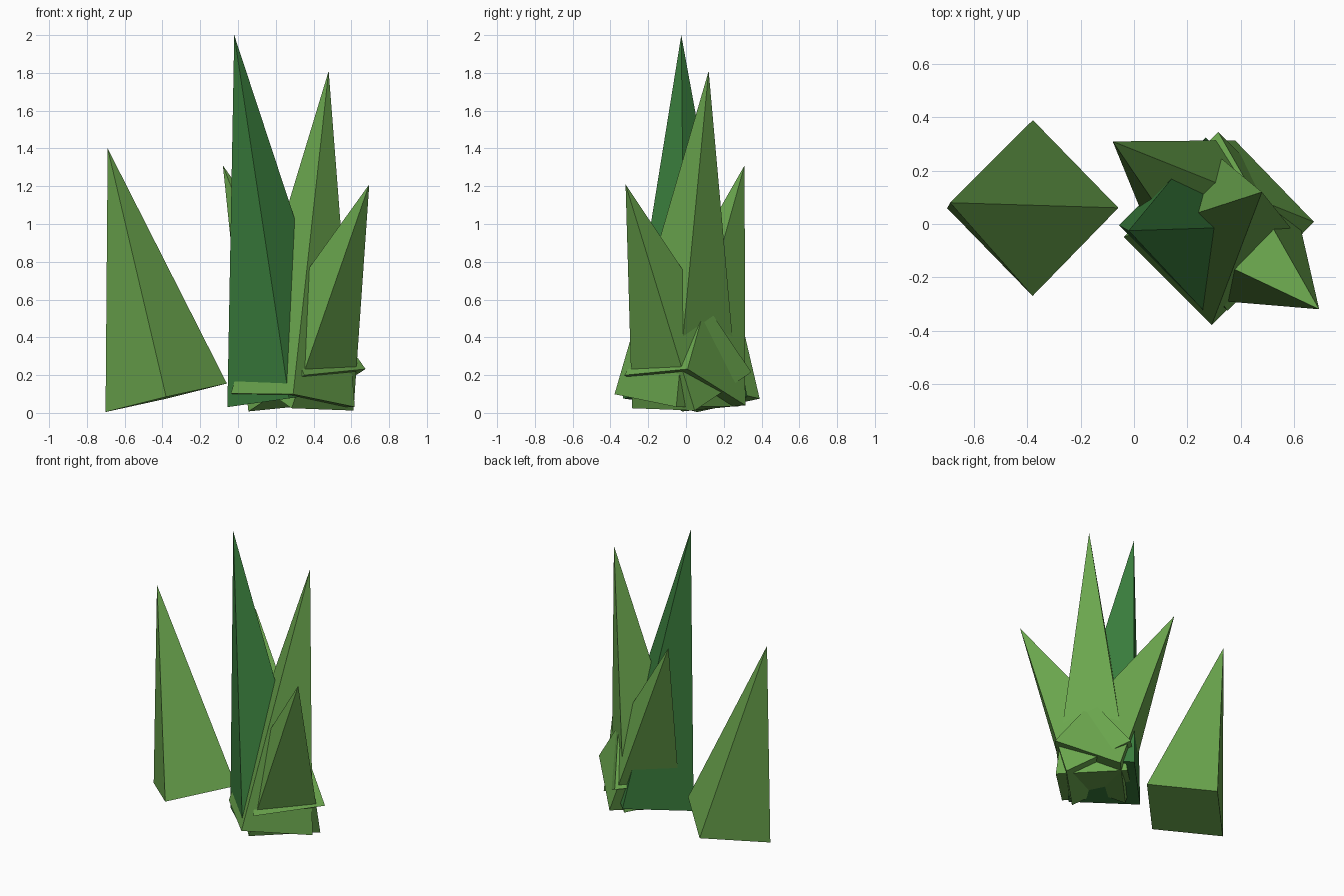
import bpy
from mathutils import Vector

cube = bpy.data.objects.get("Cube")
if cube:
    bpy.data.objects.remove(cube, do_unlink=True)


def make_material(name, rgb):
    mat = bpy.data.materials.new(name)
    mat.use_nodes = True
    color = (*rgb, 1.0)
    mat.diffuse_color = color
    mat.node_tree.nodes["Principled BSDF"].inputs["Base Color"].default_value = color
    return mat


leaf_green = make_material("leaf green", (0.145, 0.38, 0.075))
deep_green = make_material("deep green", (0.043, 0.21, 0.047))

RADIUS = 0.33


def blade(name, base, tip, mat):
    """Four-sided spike leaning from its base centre to its tip."""
    base, tip = Vector(base), Vector(tip)
    axis = tip - base
    bpy.ops.mesh.primitive_cone_add(vertices=4, radius1=RADIUS, radius2=0,
                                    depth=axis.length, location=(base + tip) / 2)
    obj = bpy.context.object
    obj.name = name
    obj.rotation_mode = 'QUATERNION'
    obj.rotation_quaternion = Vector((0, 0, 1)).rotation_difference(axis)
    obj.data.materials.append(mat)
    return obj


# Lone blade standing apart
blade("lone_blade", (-0.38, 0.06, 0.08), (-0.69, 0.08, 1.40), leaf_green)

# Clump of overlapping blades
blade("tall_blade", (0.27, -0.005, 0.08), (-0.02, -0.025, 2.0), deep_green)
blade("middle_blade", (0.29, -0.05, 0.067), (0.48, 0.12, 1.81), leaf_green)
blade("front_left_blade", (0.30, 0.03, 0.12), (0.695, -0.32, 1.21), leaf_green)
blade("back_right_blade", (0.365, -0.006, 0.12), (-0.08, 0.31, 1.31), leaf_green)
